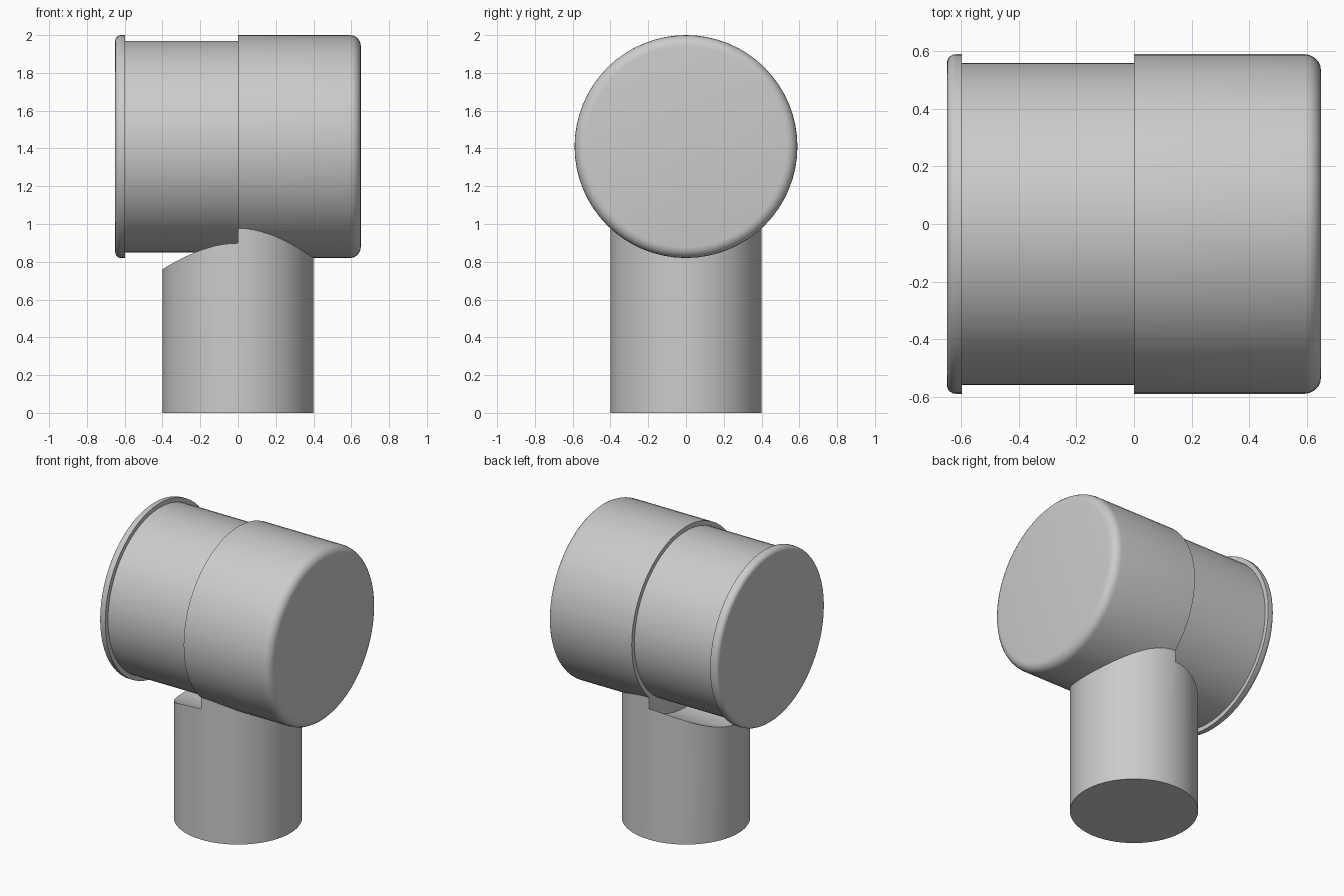
import bpy, bmesh, math
from mathutils import Matrix

cube = bpy.data.objects.get("Cube")
if cube:
    bpy.data.objects.remove(cube, do_unlink=True)

SEG = 64
AXIS_Z = 1.41      # height of the drum axis
R_BIG, R_SMALL, R_CUT, R_STEM = 0.59, 0.56, 0.65, 0.4
HALF = 0.65        # half length of the drum

grey = bpy.data.materials.new("plain_grey")
grey.use_nodes = True
colour = (0.6, 0.6, 0.6, 1)
grey.diffuse_color = colour
grey.node_tree.nodes["Principled BSDF"].inputs["Base Color"].default_value = colour


def finish(name, bm):
    bmesh.ops.recalc_face_normals(bm, faces=bm.faces)
    mesh = bpy.data.meshes.new(name)
    bm.to_mesh(mesh)
    bm.free()
    obj = bpy.data.objects.new(name, mesh)
    bpy.context.collection.objects.link(obj)
    mesh.materials.append(grey)
    return obj


def smooth(obj):
    bpy.ops.object.select_all(action='DESELECT')
    obj.select_set(True)
    bpy.context.view_layer.objects.active = obj
    bpy.ops.object.shade_smooth_by_angle(angle=math.radians(30))


def lathe(name, profile):
    """Closed solid of rings (x, radius) around the drum axis."""
    bm = bmesh.new()
    rings = []
    for x, r in profile:
        angles = [2 * math.pi * i / SEG for i in range(SEG)]
        rings.append([bm.verts.new((x, r * math.sin(a), AXIS_Z + r * math.cos(a)))
                      for a in angles])
    for a, b in zip(rings, rings[1:]):
        for i in range(SEG):
            j = (i + 1) % SEG
            bm.faces.new((a[i], a[j], b[j], b[i]))
    bm.faces.new(rings[0])
    bm.faces.new(rings[-1])
    return finish(name, bm)


def fillet(x_end, direction, size, steps=5):
    """Rounded corner running from the end face out to the full radius."""
    pts = []
    for i in range(steps + 1):
        a = math.pi / 2 * i / steps
        pts.append((x_end - direction * size * (1 - math.cos(a)),
                    R_BIG - size * (1 - math.sin(a))))
    return pts


# Stepped drum: rimmed narrow end, then the wider rounded cap
rim = fillet(-HALF, -1, 0.03) + [(-0.597, R_BIG), (-0.597, R_SMALL)]
cap = [(0, R_SMALL), (0, R_BIG)] + fillet(HALF, 1, 0.057)[::-1]
drum = lathe("drum", rim + cap)
smooth(drum)

# Upright stem, hollowed under the narrow half to leave a clearance gap
bm = bmesh.new()
height = 1.1
bmesh.ops.create_cone(bm, cap_ends=True, segments=SEG, radius1=R_STEM, radius2=R_STEM,
                      depth=height, matrix=Matrix.Translation((0, 0, height / 2)))
stem = finish("stem", bm)
cutter = lathe("clearance_cutter", [(-1, R_CUT), (0, R_CUT)])
cutter.hide_render = True
cut = stem.modifiers.new("clearance", 'BOOLEAN')
cut.operation = 'DIFFERENCE'
cut.solver = 'EXACT'
cut.object = cutter
bpy.context.view_layer.objects.active = stem
bpy.ops.object.modifier_apply(modifier=cut.name)
bpy.data.objects.remove(cutter, do_unlink=True)
smooth(stem)
